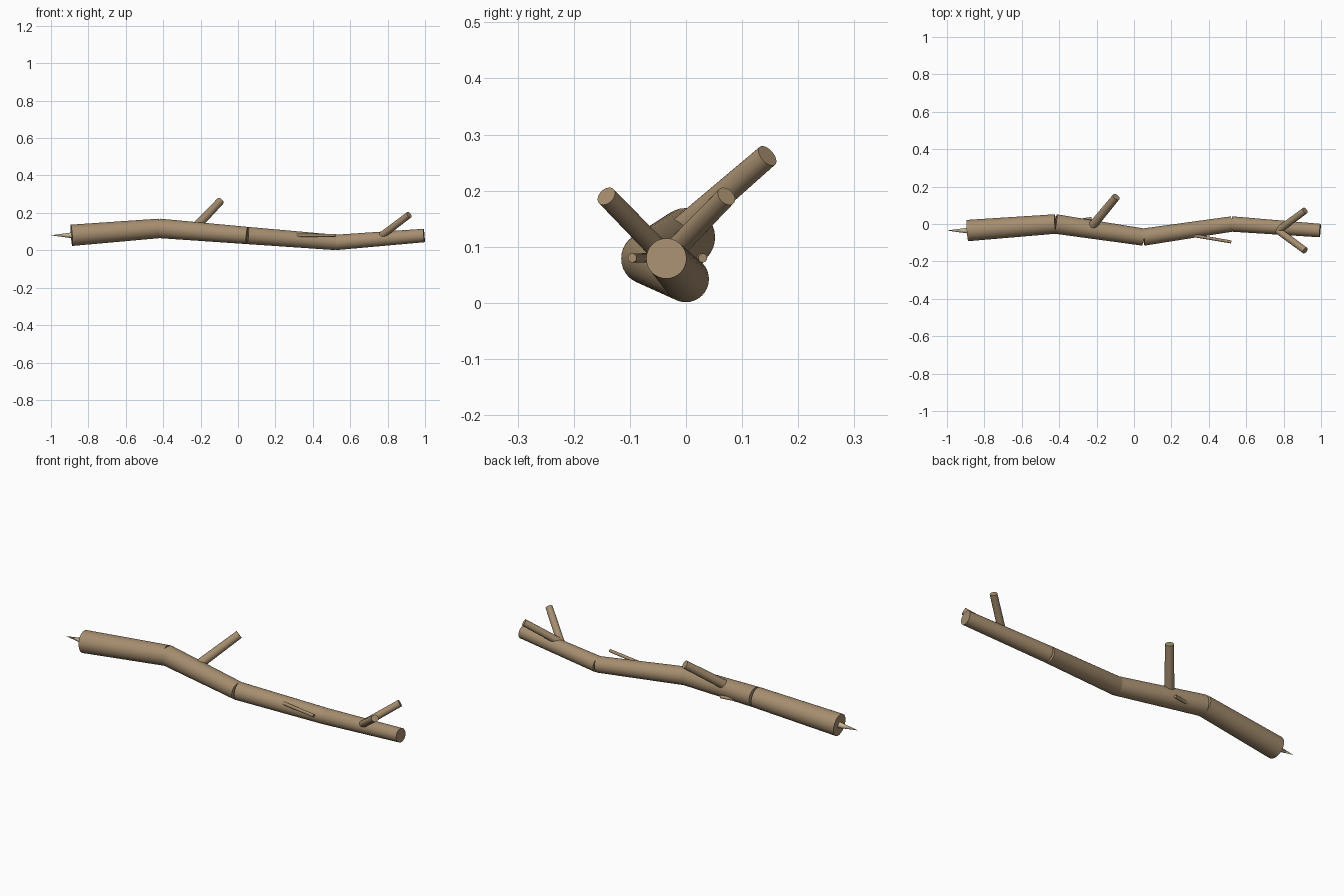
import bpy
from mathutils import Vector

cube = bpy.data.objects.get("Cube")
if cube:
    bpy.data.objects.remove(cube, do_unlink=True)


def make_material(name, color):
    mat = bpy.data.materials.new(name)
    mat.use_nodes = True
    mat.diffuse_color = color
    mat.node_tree.nodes["Principled BSDF"].inputs["Base Color"].default_value = color
    return mat


bark = make_material("brown bark", (0.38, 0.27, 0.16, 1))
pale_wood = make_material("pale wood", (0.58, 0.48, 0.30, 1))


def limb(name, start, end, r_start, r_end, mat=bark, sides=32):
    """Tapered round limb between two points."""
    start, end = Vector(start), Vector(end)
    axis = end - start
    bpy.ops.mesh.primitive_cone_add(
        vertices=sides, radius1=r_start, radius2=r_end,
        depth=axis.length, location=(start + end) / 2,
        rotation=axis.to_track_quat("Z", "Y").to_euler())
    obj = bpy.context.object
    obj.name = name
    obj.data.materials.append(mat)
    bpy.ops.object.shade_smooth_by_angle()
    return obj


# Crooked trunk: tapered segments meeting at the joints (point, radius)
joints = [
    ((-0.89, -0.035, 0.08), 0.057),
    ((-0.42, 0.0, 0.117), 0.052),
    ((0.05, -0.07, 0.079), 0.046),
    ((0.523, 0.0, 0.042), 0.041),
    ((0.995, -0.035, 0.079), 0.036),
]
for i, ((p, rp), (q, rq)) in enumerate(zip(joints, joints[1:])):
    limb(f"trunk_segment_{i + 1}", p, q, rp, rq)

# Splintered point at the thick end
limb("splinter", (-0.885, -0.035, 0.08), (-1.0, -0.035, 0.08), 0.016, 0, pale_wood, 16)

# Large side branch
limb("side_branch", (-0.235, -0.025, 0.115), (-0.095, 0.145, 0.262), 0.024, 0.021)

# Forked pair near the thin end
for side, name in ((1, "back"), (-1, "front")):
    limb(f"fork_branch_{name}", (0.77, -0.035, 0.08),
         (0.915, -0.035 + side * 0.107, 0.19), 0.019, 0.018)

# Thin twigs lying along the trunk
limb("front_twig", (0.25, -0.05, 0.08), (0.52, -0.096, 0.08), 0.009, 0.008, sides=16)
limb("back_twig", (-0.45, -0.008, 0.08), (-0.227, 0.03, 0.08), 0.009, 0.008, sides=16)
